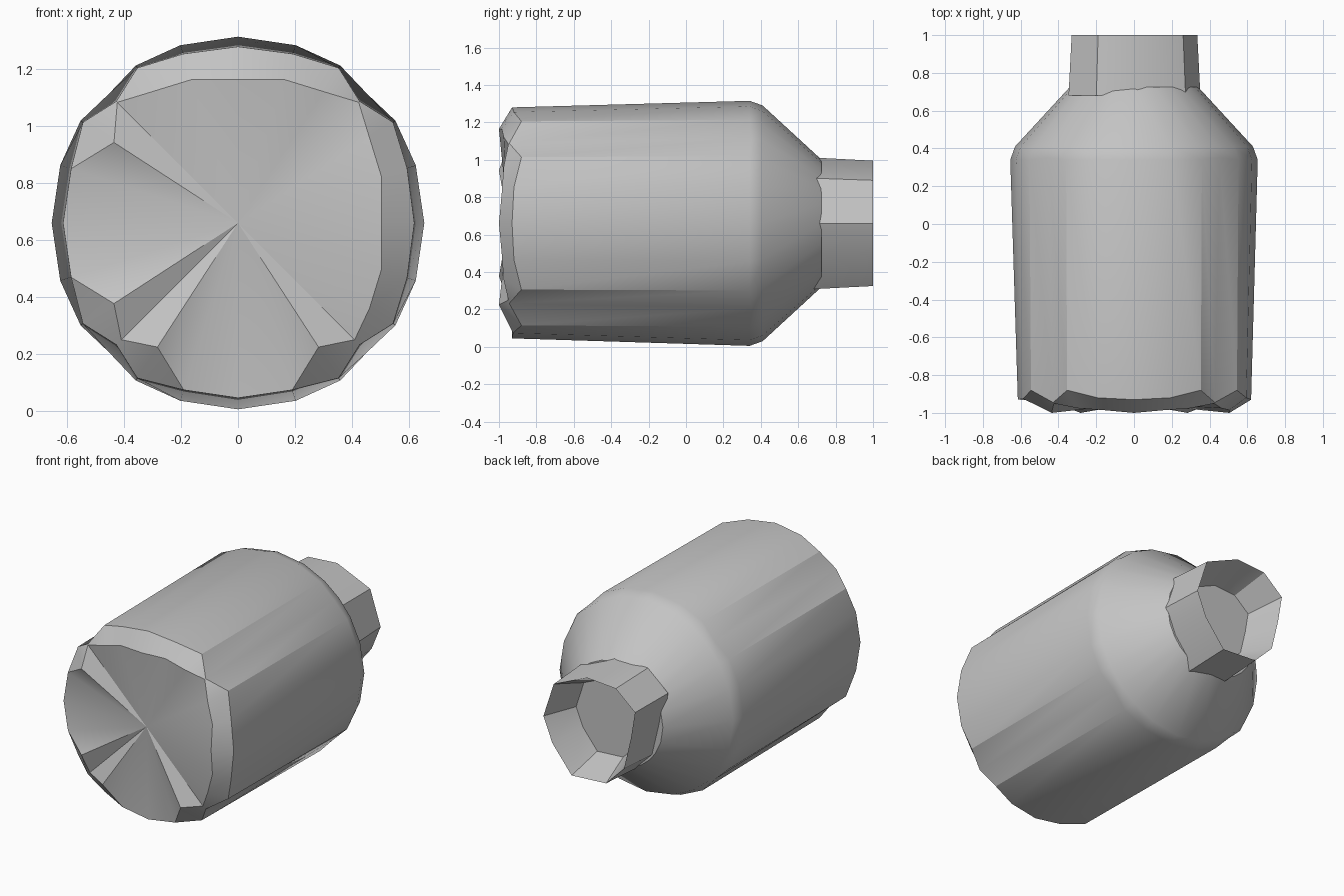
import bpy
import bmesh
from math import radians, cos, sin

cube = bpy.data.objects.get("Cube")
if cube:
    bpy.data.objects.remove(cube, do_unlink=True)

AXIS_Z = 0.66

grey = bpy.data.materials.new("plain_grey")
grey.use_nodes = True
colour = (0.55, 0.55, 0.55, 1)
grey.diffuse_color = colour
grey.node_tree.nodes["Principled BSDF"].inputs["Base Color"].default_value = colour


def point(angle, radius, y):
    a = radians(angle)
    return (radius * cos(a), y, AXIS_Z + radius * sin(a))


def loft(name, rings, front=None, back=None):
    """Skin a list of rings; close the ends with a fan to a point or a flat face."""
    bm = bmesh.new()
    loops = [[bm.verts.new(p) for p in ring] for ring in rings]
    count = len(loops[0])
    for a, b in zip(loops, loops[1:]):
        for i in range(count):
            j = (i + 1) % count
            bm.faces.new((a[i], a[j], b[j], b[i]))
    for loop, tip in ((loops[0], front), (loops[-1], back)):
        if tip is None:
            bm.faces.new(loop)
        else:
            centre = bm.verts.new(tip)
            for i in range(count):
                bm.faces.new((loop[i], loop[(i + 1) % count], centre))
    bmesh.ops.remove_doubles(bm, verts=bm.verts, dist=0.002)
    bmesh.ops.recalc_face_normals(bm, faces=bm.faces)
    mesh = bpy.data.meshes.new(name)
    bm.to_mesh(mesh)
    bm.free()
    mesh.materials.append(grey)
    obj = bpy.data.objects.new(name, mesh)
    bpy.context.collection.objects.link(obj)
    bpy.ops.object.select_all(action="DESELECT")
    obj.select_set(True)
    bpy.context.view_layer.objects.active = obj
    bpy.ops.object.shade_smooth_by_angle(angle=radians(30))
    return obj


# Half-lobe sections as (radius, y), from the lobe middle to the groove
steps = (0, 18, 33, 45)
bevelled_rim = ((0.505, -1), (0.53, -0.985), (0.551, -0.975), (0.6, -0.95))
open_rim = ((0.615, -0.93), (0.617, -0.925), (0.52, -1), (0.58, -0.95))
shoulder = ((0.62, -0.93), (0.625, -0.92), (0.65, -0.88), (0.605, -0.945))
open_shoulder = open_rim[:2] + shoulder[2:]
widest = ((0.655, 0.34), (0.657, 0.34), (0.66, 0.34), (0.642, 0.35))


def lobed_ring(bevelled, plain):
    """Four mirrored lobes: right and top are bevelled, left and bottom are open."""
    ring = []
    for quarter, half in enumerate((bevelled, bevelled, plain, plain)):
        for k in (-2, -1, 0, 1, 2, 3):
            radius, y = half[abs(k)]
            ring.append(point(90 * quarter + (1 if k > 0 else -1) * steps[abs(k)], radius, y))
    return ring


def round_ring(radius, y):
    half = ((radius, y),) * 4
    return lobed_ring(half, half)


# Grooved body with its faceted nose and tapered back
loft("body", [
    lobed_ring(bevelled_rim, open_rim),
    lobed_ring(shoulder, open_shoulder),
    lobed_ring(widest, widest),
    round_ring(0.63, 0.41),
    round_ring(0.34, 0.725),
], front=(0, -0.95, AXIS_Z))

# Hollow, irregular neck
outline = ((0.335, 0), (0.26, 0.23), (0.02, 0.335), (-0.19, 0.32), (-0.33, 0.2),
           (-0.3, 0.02), (-0.25, -0.19), (-0.12, -0.32), (0.13, -0.335), (0.27, -0.16))


def neck_ring(scale, y):
    return [(x * scale, y, AXIS_Z + z * scale) for x, z in outline]


loft("neck", [neck_ring(1.05, 0.68), neck_ring(1, 1), neck_ring(0.75, 0.78)])
